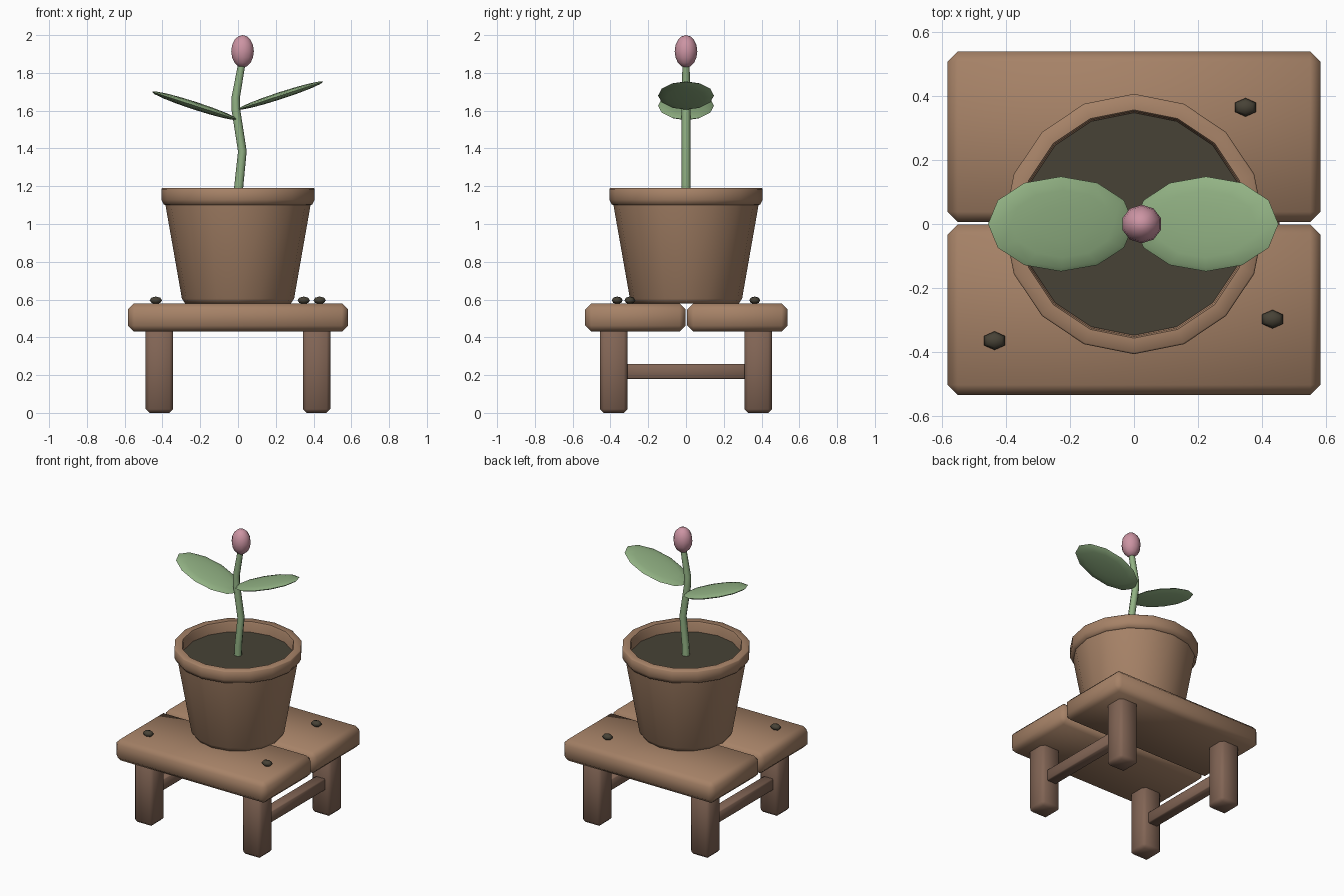
import bpy, bmesh, math
from mathutils import Vector

if "Cube" in bpy.data.objects:
    bpy.data.objects.remove(bpy.data.objects["Cube"], do_unlink=True)


def material(name, r, g, b):
    linear = [((c / 255 + 0.055) / 1.055) ** 2.4 for c in (r, g, b)] + [1]
    m = bpy.data.materials.new(name)
    m.use_nodes = True
    m.diffuse_color = linear
    m.node_tree.nodes["Principled BSDF"].inputs["Base Color"].default_value = linear
    return m


LIGHT_WOOD = material("warm brown", 166, 130, 103)
DARK_WOOD = material("dark wood", 130, 101, 85)
GREEN = material("leaf green", 146, 178, 132)
PINK = material("bud pink", 204, 148, 163)
SOIL = material("dark soil", 71, 66, 54)


def add_object(name, bm, mat, angle=60):
    bmesh.ops.recalc_face_normals(bm, faces=bm.faces)
    mesh = bpy.data.meshes.new(name)
    bm.to_mesh(mesh)
    bm.free()
    mesh.materials.append(mat)
    ob = bpy.data.objects.new(name, mesh)
    bpy.context.collection.objects.link(ob)
    bpy.ops.object.select_all(action='DESELECT')
    ob.select_set(True)
    bpy.context.view_layer.objects.active = ob
    bpy.ops.object.shade_smooth_by_angle(angle=math.radians(angle))
    return ob


def box(name, centre, size, bevel, mat):
    bm = bmesh.new()
    bmesh.ops.create_cube(bm, size=1)
    bmesh.ops.scale(bm, vec=size, verts=bm.verts)
    if bevel:
        bmesh.ops.bevel(bm, geom=bm.edges[:], offset=bevel, segments=1,
                        affect='EDGES', profile=0.5)
    add_object(name, bm, mat).location = centre


def ellipsoid(name, centre, radii, segments, rings, mat, tilt=0):
    bm = bmesh.new()
    bmesh.ops.create_uvsphere(bm, u_segments=segments, v_segments=rings, radius=1)
    bmesh.ops.scale(bm, vec=radii, verts=bm.verts)
    ob = add_object(name, bm, mat)
    ob.location = centre
    ob.rotation_euler.y = math.radians(tilt)


def lathe(name, profile, sides, mat):
    bm = bmesh.new()
    rings = []
    for r, z in profile:
        if r == 0:
            rings.append([bm.verts.new((0, 0, z))] * sides)
        else:
            rings.append([bm.verts.new((r * math.cos(math.tau * i / sides),
                                        r * math.sin(math.tau * i / sides), z))
                          for i in range(sides)])
    for low, high in zip(rings, rings[1:]):
        for i in range(sides):
            j = (i + 1) % sides
            corners = dict.fromkeys((low[i], low[j], high[j], high[i]))
            bm.faces.new(list(corners))
    return add_object(name, bm, mat)


def tube(name, path, sides, mat):
    # Path points are x, z and radius
    bm = bmesh.new()
    rings = []
    for k, (x, z, r) in enumerate(path):
        a, b = path[max(k - 1, 0)], path[min(k + 1, len(path) - 1)]
        along = Vector((b[0] - a[0], 0, b[1] - a[1])).normalized()
        across = Vector((along.z, 0, -along.x))
        rings.append([bm.verts.new(Vector((x, 0, z))
                      + across * r * math.cos(math.tau * i / sides)
                      + Vector((0, r * math.sin(math.tau * i / sides), 0)))
                      for i in range(sides)])
    for low, high in zip(rings, rings[1:]):
        for i in range(sides):
            j = (i + 1) % sides
            bm.faces.new((low[i], low[j], high[j], high[i]))
    bm.faces.new(rings[0])
    bm.faces.new(rings[-1])
    return add_object(name, bm, mat)


# Stool: two planks, four legs and a rail on each side
for y, end in ((-1, "front"), (1, "back")):
    box(f"{end}_plank", (0, y * 0.27 + 0.002, 0.505), (1.164, 0.532, 0.15),
        0.032, LIGHT_WOOD)
    for x, side in ((-1, "right"), (1, "left")):
        box(f"{end}_{side}_leg", (x * 0.416, y * 0.382, 0.225),
            (0.146, 0.146, 0.45), 0.02, DARK_WOOD)
for x, side in ((-1, "right"), (1, "left")):
    box(f"{side}_rail", (x * 0.416, 0, 0.22), (0.075, 0.66, 0.08), 0.006, DARK_WOOD)

# Pot with a thick rim, and the soil inside
lathe("pot", [(0, 0.58), (0.28, 0.58), (0.297, 0.605), (0.384, 1.1),
              (0.393, 1.103), (0.406, 1.128), (0.406, 1.185), (0.401, 1.19),
              (0.356, 1.19), (0.351, 1.18), (0.345, 1.08), (0, 1.08)], 16, LIGHT_WOOD)
lathe("soil", [(0, 1.09), (0.347, 1.09), (0.347, 1.12), (0, 1.12)], 16, SOIL)

# Plant
tube("stem", [(0, 1.1, 0.025), (0.003, 1.19, 0.024), (0.023, 1.385, 0.023),
              (-0.012, 1.61, 0.023), (-0.012, 1.67, 0.022),
              (0.022, 1.86, 0.019)], 8, GREEN)
ellipsoid("bud", (0.024, 0, 1.914), (0.063, 0.06, 0.086), 10, 8, PINK)
ellipsoid("left_leaf", (0.225, 0, 1.68), (0.237, 0.148, 0.019), 12, 8, GREEN, -18)
ellipsoid("right_leaf", (-0.228, 0, 1.626), (0.239, 0.148, 0.021), 12, 8, GREEN, 18)

# Pebbles on the planks
for i, (x, y) in enumerate([(0.348, 0.364), (-0.435, -0.364), (0.432, -0.297)]):
    ellipsoid(f"pebble_{i + 1}", (x, y, 0.596), (0.038, 0.029, 0.02), 6, 4, SOIL)
